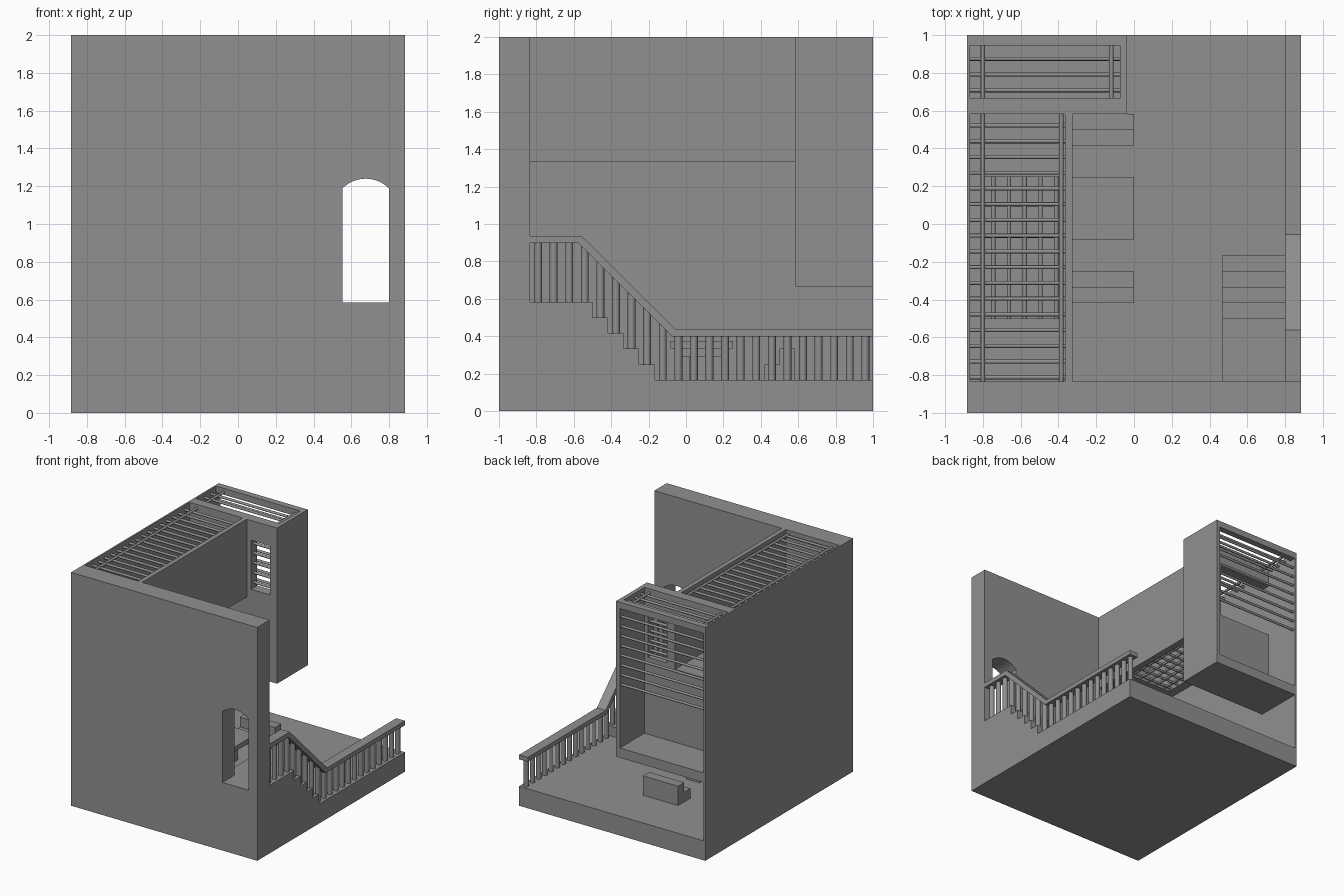
import bpy, bmesh, math
from mathutils import Matrix

if "Cube" in bpy.data.objects:
    bpy.data.objects.remove(bpy.data.objects["Cube"])

grey = bpy.data.materials.new("dark_grey")
grey.diffuse_color = (0.28, 0.28, 0.28, 1)
grey.use_nodes = True
grey.node_tree.nodes["Principled BSDF"].inputs["Base Color"].default_value = grey.diffuse_color


def make(name, bm):
    bmesh.ops.recalc_face_normals(bm, faces=bm.faces)
    me = bpy.data.meshes.new(name)
    bm.to_mesh(me)
    bm.free()
    me.materials.append(grey)
    ob = bpy.data.objects.new(name, me)
    bpy.context.collection.objects.link(ob)
    return ob


def boxes(name, *specs):
    bm = bmesh.new()
    for spec in specs:
        for v in bmesh.ops.create_cube(bm, size=1)["verts"]:
            for i, (a, b) in enumerate(spec):
                v.co[i] = a if v.co[i] < 0 else b
    return make(name, bm)


def rods(name, axis, r, *specs):
    """Smooth round bars along an axis; each spec is (start, end, other two coordinates)."""
    bm = bmesh.new()
    rot = {"x": Matrix.Rotation(math.pi / 2, 3, "Y"),
           "y": Matrix.Rotation(math.pi / 2, 3, "X"), "z": Matrix.Identity(3)}[axis]
    for a, b, p, q in specs:
        vs = bmesh.ops.create_cone(bm, cap_ends=True, segments=16, radius1=r, radius2=r,
                                   depth=b - a)["verts"]
        bmesh.ops.rotate(bm, cent=(0, 0, 0), matrix=rot, verts=vs)
        m = (a + b) / 2
        pos = {"x": (m, p, q), "y": (p, m, q), "z": (p, q, m)}[axis]
        bmesh.ops.translate(bm, vec=pos, verts=vs)
    ob = make(name, bm)
    bpy.ops.object.select_all(action="DESELECT")
    ob.select_set(True)
    bpy.context.view_layer.objects.active = ob
    bpy.ops.object.shade_smooth_by_angle(angle=math.radians(40))
    return ob


def prism(name, pts, axis, a, b):
    """Extrude a profile along x (points are y,z) or along y (points are x,z)."""
    bm = bmesh.new()
    vs = [bm.verts.new((a, p, q) if axis == "x" else (p, a, q)) for p, q in pts]
    f = bm.faces.new(vs)
    r = bmesh.ops.extrude_face_region(bm, geom=[f])
    d = (b - a, 0, 0) if axis == "x" else (0, b - a, 0)
    bmesh.ops.translate(bm, vec=d, verts=[v for v in r["geom"] if isinstance(v, bmesh.types.BMVert)])
    return make(name, bm)


def cut(ob, cutter):
    cutter.hide_render = True
    cutter.display_type = "WIRE"
    m = ob.modifiers.new("opening", "BOOLEAN")
    m.operation = "DIFFERENCE"
    m.solver = "EXACT"
    m.object = cutter


W, FY, U = 0.883, -0.833, 1 / 12
WL = -0.868           # inner face of the thin left wall

# Ground slab and left wall
boxes("ground_slab", ((-W, W), (-1, 1), (0, 2 * U)))
boxes("left_wall", ((-W, WL), (FY, 1), (2 * U, 2)))

# Front wall with arched doorway
front = boxes("front_wall", ((-W, W), (-1, FY), (0, 2)))
r, cz = 0.174, 1.24 - 0.174
half = math.asin(0.124 / r)
arch = [(0.552, 7 * U), (0.80, 7 * U)]
arch += [(0.676 + r * math.sin(t), cz + r * math.cos(t))
         for t in (half * (1 - i / 6) for i in range(13))]
cut(front, prism("doorway_cutter", arch, "y", -1.1, -0.7))

# Stairs up to the landing
steps = [(FY, 2 * U), (FY, 7 * U)]
for i in range(5):
    y = -0.5 + i * U
    steps += [(y, (7 - i) * U), (y, (6 - i) * U)]
prism("stairs", steps, "x", 0.467, W)

# Handrail
rail = [(FY, 0.937), (-0.56, 0.937), (-0.055, 0.436), (1, 0.436),
        (1, 0.398), (-0.072, 0.398), (-0.577, 0.898), (FY, 0.898)]
prism("handrail", rail, "x", 0.80, W)

# Balusters
bars = []
for i in range(22):
    y = FY + 0.042 + i * U
    bottom = 2 * U if y > -0.167 else 7 * U if y < -0.5 else (6 - int((y + 0.5) / U)) * U
    top = min(0.92, max(0.417, 0.417 + (-0.063 - y) * 0.99))
    bars.append((bottom, top, 0.842, y))
rods("balusters", "z", 0.021, *bars)

# Benches and table
X = (-0.333, 0)
for name, y0, s in (("back_bench", 0.583, -1), ("front_bench", -0.417, 1)):
    prof = [(y0, 2 * U), (y0, 4 * U), (y0 + s * U, 4 * U), (y0 + s * U, 3 * U),
            (y0 + 2 * s * U, 3 * U), (y0 + 2 * s * U, 2 * U)]
    prism(name, prof, "x", *X)
boxes("table_top", (X, (-0.083, 0.25), (4 * U, 0.375)))
boxes("table_apron", ((-0.27, -0.06), (-0.02, 0.19), (0.292, 4 * U)))
boxes("table_pedestal", ((-0.23, -0.10), (0.02, 0.145), (2 * U, 0.292)))

# Upper gallery: floor with lattice opening, side wall
floor = boxes("gallery_floor", ((WL, -0.365), (FY, 0.583), (16 * U, 1.375)))
cut(floor, boxes("lattice_cutter", ((-0.79, -0.38), (-0.5, 0.25), (1.2, 1.5))))
boxes("gallery_side_wall", ((-0.365, -0.325), (FY, 0.583), (16 * U, 2)))
rods("floor_lattice_long", "y", 0.0115, *[(-0.5, 0.25, -0.745 + i * U, 1.354) for i in range(5)])
rods("floor_lattice_cross", "x", 0.0105, *[(-0.79, -0.38, -0.479 + i * U, 1.354) for i in range(9)])

# Gallery pergola roof
rods("gallery_roof_slats", "x", 0.0105, *[(WL, -0.365, -0.812 + i * U, 1.96) for i in range(17)])
rods("gallery_roof_beams", "y", 0.0115, *[(FY, 0.583, x, 1.965) for x in (-0.80, -0.385)])

# Back room: front wall with passage and window, floor, side wall, rear lintel
wall = boxes("room_front_wall", ((WL, -0.038), (0.583, 0.667), (8 * U, 2)))
cut(wall, boxes("passage_cutter", ((-0.95, -0.365), (0.5, 0.75), (1.375, 1.83))))
cut(wall, boxes("window_cutter", ((-0.285, -0.105), (0.5, 0.75), (1.41, 1.83))))
boxes("room_floor", ((WL, -0.038), (0.667, 1), (8 * U, 9 * U)))
boxes("room_side_wall", ((-0.073, -0.038), (0.667, 1), (9 * U, 2)))
boxes("room_rear_lintel", ((WL, -0.073), (0.945, 1), (1.945, 2)))

# Slats of the back room: window, rear opening, roof
rods("window_slats", "x", 0.0115, *[(-0.285, -0.105, 0.625, 1.455 + i * U) for i in range(5)])
rods("rear_slats", "x", 0.0105, *[(WL, -0.073, 0.975, 1.285 + i * U) for i in range(8)])
rods("room_roof_slats", "x", 0.0105, *[(WL, -0.073, 0.708 + i * U, 1.96) for i in range(3)])
rods("room_roof_beams", "y", 0.0115, *[(0.667, 0.945, x, 1.965) for x in (-0.80, -0.12)])
